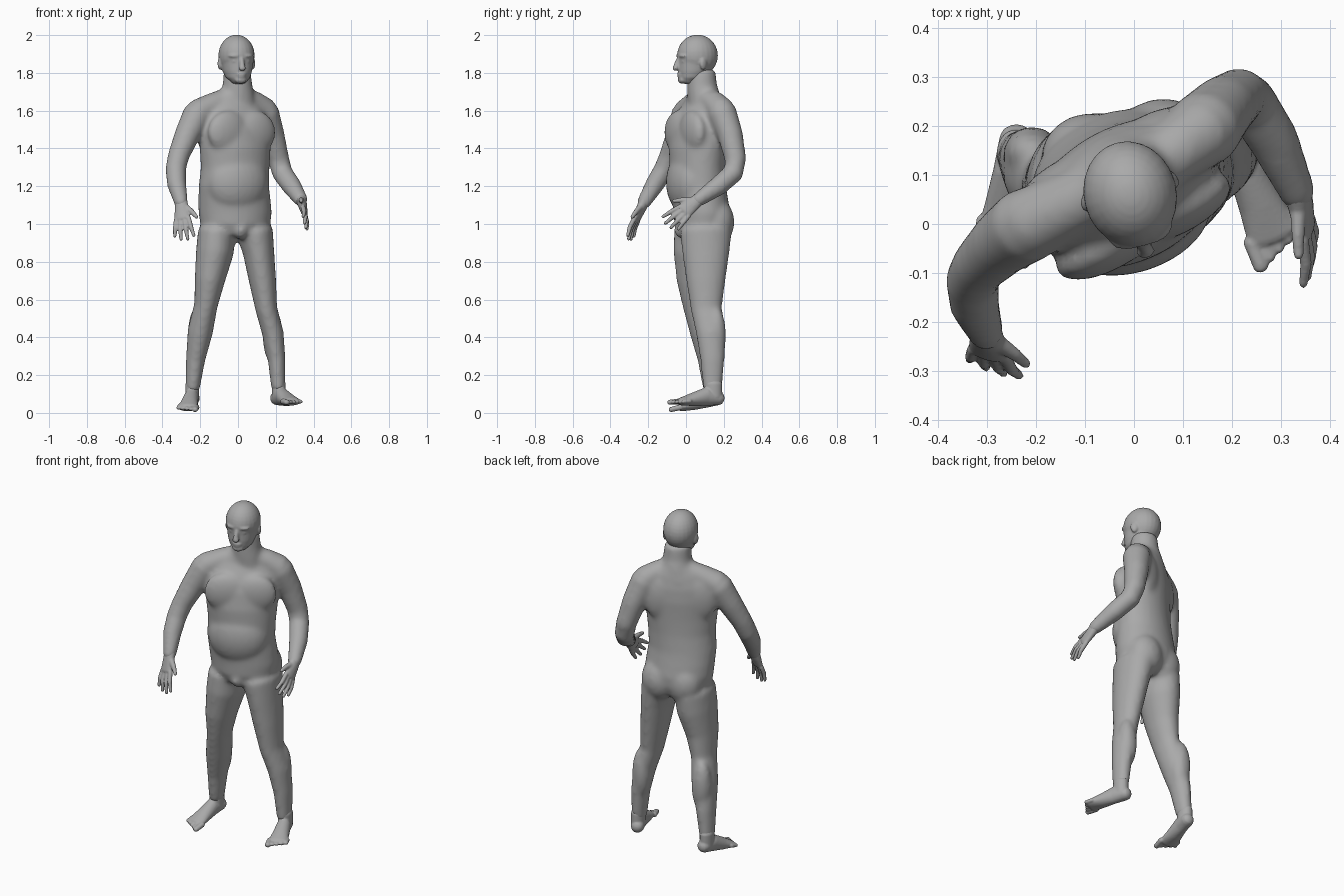
import bpy
import bmesh
from math import sin, cos, pi, radians
from mathutils import Vector, Matrix

if "Cube" in bpy.data.objects:
    bpy.data.objects.remove(bpy.data.objects["Cube"], do_unlink=True)

GREY = (.4, .4, .4, 1)
clay = bpy.data.materials.new("clay grey")
clay.use_nodes = True
clay.diffuse_color = GREY
shader = next(n for n in clay.node_tree.nodes if n.type == 'BSDF_PRINCIPLED')
shader.inputs["Base Color"].default_value = GREY

UP = Vector((0, 0, 1))


def tube(bm, points, side=(1, 0, 0), axis=None, dome=.8, seg=24):
    """Closed loft through (x, y, z, half width, half depth[, yaw]) with domed ends."""
    centres = [Vector(p[:3]) for p in points]
    last = len(points) - 1
    rings = []

    def add_ring(centre, u, v, a, b):
        ring = []
        for k in range(seg):
            t = 2 * pi * k / seg
            ring.append(bm.verts.new(centre + u * a * cos(t) + v * b * sin(t)))
        rings.append(ring)

    for i, p in enumerate(points):
        tangent = axis or (centres[min(i + 1, last)] - centres[max(i - 1, 0)]).normalized()
        u = Vector(side)
        if len(p) > 5:
            u = Vector((cos(radians(p[5])), sin(radians(p[5])), 0))
        u = (u - tangent * u.dot(tangent)).normalized()
        v = tangent.cross(u)
        a, b = p[3], p[4]
        reach = dome * min(a, b)
        if i == 0:
            for t in (1.45, 1.1, .6):
                add_ring(centres[i] - tangent * reach * sin(t), u, v, a * cos(t), b * cos(t))
        add_ring(centres[i], u, v, a, b)
        if i == last:
            for t in (.6, 1.1, 1.45):
                add_ring(centres[i] + tangent * reach * sin(t), u, v, a * cos(t), b * cos(t))
    for low, high in zip(rings, rings[1:]):
        for k in range(seg):
            n = (k + 1) % seg
            bm.faces.new((low[k], low[n], high[n], high[k]))
    bm.faces.new(rings[0][::-1])
    bm.faces.new(rings[-1])


def ball(bm, place, size, yaw=0):
    """Ellipsoid turned about the vertical."""
    m = (Matrix.Translation(place) @ Matrix.Rotation(radians(yaw), 4, 'Z')
         @ Matrix.Diagonal((*size, 1)))
    bmesh.ops.create_uvsphere(bm, u_segments=24, v_segments=16, radius=1, matrix=m)


def fuse(name, bm, voxel, passes):
    """Blend the overlapping volumes into one smooth skin."""
    bmesh.ops.recalc_face_normals(bm, faces=bm.faces)
    mesh = bpy.data.meshes.new(name)
    bm.to_mesh(mesh)
    bm.free()
    mesh.materials.append(clay)
    obj = bpy.data.objects.new(name, mesh)
    bpy.context.collection.objects.link(obj)
    skin = obj.modifiers.new("Blend", 'REMESH')
    skin.mode = 'VOXEL'
    skin.voxel_size = voxel
    skin.use_smooth_shade = True
    soft = obj.modifiers.new("Soften", 'SMOOTH')
    soft.factor = .5
    soft.iterations = passes


# Body: torso with the chest twisted against the hips
body = bmesh.new()
tube(body, [
    (-.012, .085, .95, .165, .125, 12), (-.014, .085, 1, .187, .145, 12),
    (-.015, .085, 1.06, .196, .148, 12),
    (-.019, .075, 1.13, .194, .145, 14), (-.022, .062, 1.2, .19, .145, 18),
    (-.015, .06, 1.3, .188, .14, 22), (-.015, .06, 1.4, .198, .138, 26),
    (-.02, .068, 1.5, .203, .13, 28), (-.022, .08, 1.58, .19, .112, 28),
    (-.02, .095, 1.65, .15, .084, 28), (-.01, .095, 1.7, .098, .075, 28),
], axis=UP, dome=.2, seg=36)

# Neck
tube(body, [(-.01, .1, 1.62, .108, .09), (-.004, .093, 1.69, .09, .086),
            (-.003, .085, 1.74, .078, .079), (-.004, .082, 1.81, .072, .074)], axis=UP, dome=.2)

# Sloping muscles between neck and shoulders
tube(body, [(-.05, .08, 1.665, .06, .06), (-.13, .04, 1.63, .066, .066),
            (-.21, .002, 1.588, .074, .074)])
tube(body, [(.035, .11, 1.665, .06, .06), (.085, .15, 1.638, .066, .066),
            (.138, .188, 1.597, .074, .074)])

# Chest muscles and shoulder blades
CHEST_YAW = 28
chest = Matrix.Translation((-.018, .066, 0)) @ Matrix.Rotation(radians(CHEST_YAW), 4, 'Z')
for s in (-1, 1):
    ball(body, chest @ Vector((s * .08, -.08, 1.485)), (.12, .052, .115), CHEST_YAW)
    ball(body, chest @ Vector((s * .095, .072, 1.51)), (.11, .048, .14), CHEST_YAW)

# Belly, buttocks and groin
ball(body, (-.005, .012, 1.22), (.17, .112, .17), 18)
ball(body, (-.085, .135, 1.01), (.105, .092, .125))
ball(body, (.06, .162, 1.01), (.105, .094, .125))
ball(body, (.014, -.005, .968), (.045, .058, .05))

# Arms
right_arm = [(-.215, 0, 1.58, .078), (-.27, -.04, 1.47, .067), (-.315, -.085, 1.36, .057),
             (-.33, -.115, 1.29, .055), (-.325, -.165, 1.21, .051), (-.3, -.225, 1.11, .037)]
left_arm = [(.14, .19, 1.59, .078), (.18, .235, 1.47, .067), (.215, .262, 1.34, .057),
            (.235, .25, 1.27, .055), (.285, .17, 1.2, .052), (.335, .06, 1.125, .037)]
for arm in (right_arm, left_arm):
    tube(body, [(*p, p[3]) for p in arm])

# Legs
tube(body, [(-.112, .075, .96, .1, .138), (-.123, .068, .85, .1, .135),
            (-.15, .058, .7, .08, .108), (-.17, .07, .57, .062, .088),
            (-.2, .105, .43, .067, .085), (-.225, .128, .28, .051, .066),
            (-.24, .14, .13, .038, .051)], dome=.5)
tube(body, [(.088, .105, .96, .098, .138), (.109, .105, .85, .083, .125),
            (.13, .105, .7, .072, .104), (.15, .108, .55, .058, .082),
            (.185, .132, .42, .057, .078), (.205, .14, .28, .047, .064),
            (.213, .14, .13, .037, .05)], dome=.5)
# Kneecaps and calves
ball(body, (-.17, .008, .57), (.035, .025, .05))
ball(body, (.152, .05, .55), (.033, .025, .05))
ball(body, (-.208, .145, .42), (.058, .054, .15))
ball(body, (.183, .16, .41), (.053, .052, .15))
fuse("body", body, .012, 9)

# Head, made facing forward and then turned
head = bmesh.new()
ball(head, (0, .003, 1.892), (.095, .109, .11))
tube(head, [(0, -.043, 1.757, .044, .048), (0, -.026, 1.775, .064, .071),
            (0, -.012, 1.81, .077, .09), (0, -.002, 1.85, .085, .1),
            (0, 0, 1.9, .091, .107)], axis=UP, dome=.4, seg=32)
# Nose, chin and lips
tube(head, [(0, -.098, 1.882, .012, .01), (0, -.11, 1.847, .013, .014),
            (0, -.119, 1.822, .019, .014)])
ball(head, (0, -.083, 1.763), (.032, .02, .02))
ball(head, (0, -.096, 1.793), (.026, .012, .008))
ball(head, (0, -.094, 1.78), (.023, .012, .008))
# Brows, eyelids and ears
for s in (-1, 1):
    ball(head, (s * .034, -.084, 1.89), (.034, .021, .012), s * 18)
    ball(head, (s * .034, -.082, 1.862), (.018, .014, .009), s * 18)
    ball(head, (s * .088, .012, 1.85), (.013, .022, .034), s * 25)
head.transform(Matrix.Translation((-.007, .058, 0)) @ Matrix.Rotation(radians(15), 4, 'Z'))
fuse("head", head, .006, 4)


def hand(name, wrist, reach, thumb_side, curl):
    bm = bmesh.new()
    wrist, d = Vector(wrist), Vector(reach).normalized()
    w = Vector(thumb_side)
    w = (w - d * w.dot(d)).normalized()
    n = d.cross(w) * curl

    def limb(path):
        tube(bm, [(*p, a, b) for p, a, b in path], side=w, seg=16)

    # Palm
    limb([(wrist - d * .02, .032, .03), (wrist + d * .03, .038, .025),
          (wrist + d * .09, .044, .018)])
    # Four fingers, longest in the middle
    for i, length in zip((-1.5, -.5, .5, 1.5), (.088, .112, .118, .105)):
        base = wrist + d * .09 + w * i * .0225
        way = d + w * i * .13
        knuckle = base + way * length * .55
        tip = knuckle + (way + n * .25) * length * .45
        limb([(base, .013, .013), (knuckle, .012, .012), (tip, .009, .009)])
    # Thumb
    root = wrist + d * .03 + w * .024
    limb([(root, .019, .017), (root + (d + w) * .032, .014, .013),
          (root + (d * 1.2 + w) * .055, .01, .01)])
    fuse(name, bm, .005, 2)


hand("right_hand", (-.3, -.225, 1.11), (.06, -.41, -.91), (.95, -.3, .1), -1)
hand("left_hand", (.335, .06, 1.125), (.16, -.74, -.62), (-.2, -.62, .75), 1)


def foot(name, heel, ball_of_foot, inner):
    bm = bmesh.new()
    h, b = Vector(heel), Vector(ball_of_foot)
    forward = (b - h).normalized()
    side = forward.cross(UP).normalized() * inner
    # Heel, instep and ball
    profile = ((0, .036, .036, 0), (.33, .039, .049, .016), (.68, .046, .036, .006), (1, .055, .021, 0))
    tube(bm, [(*(h.lerp(b, t) + UP * lift), a, c) for t, a, c, lift in profile], side=side)
    # Toes, biggest on the inner side
    for i in range(5):
        base = b - forward * (.006 + .006 * i) + side * (2 - i) * .0235
        r = .016 if i == 0 else .012
        tip = base + forward * (.056 - .004 * i)
        tube(bm, [(*base, r, r), (*tip, r, r * .85)], side=side, seg=14)
    # Ankle
    tube(bm, [(*(h.lerp(b, .15) + UP * z), .037, .048) for z in (.01, .08)])
    fuse(name, bm, .005, 2)


foot("right_foot", (-.238, .174, .077), (-.267, -.026, .029), -1)
foot("left_foot", (.204, .174, .077), (.284, -.024, .06), 1)
